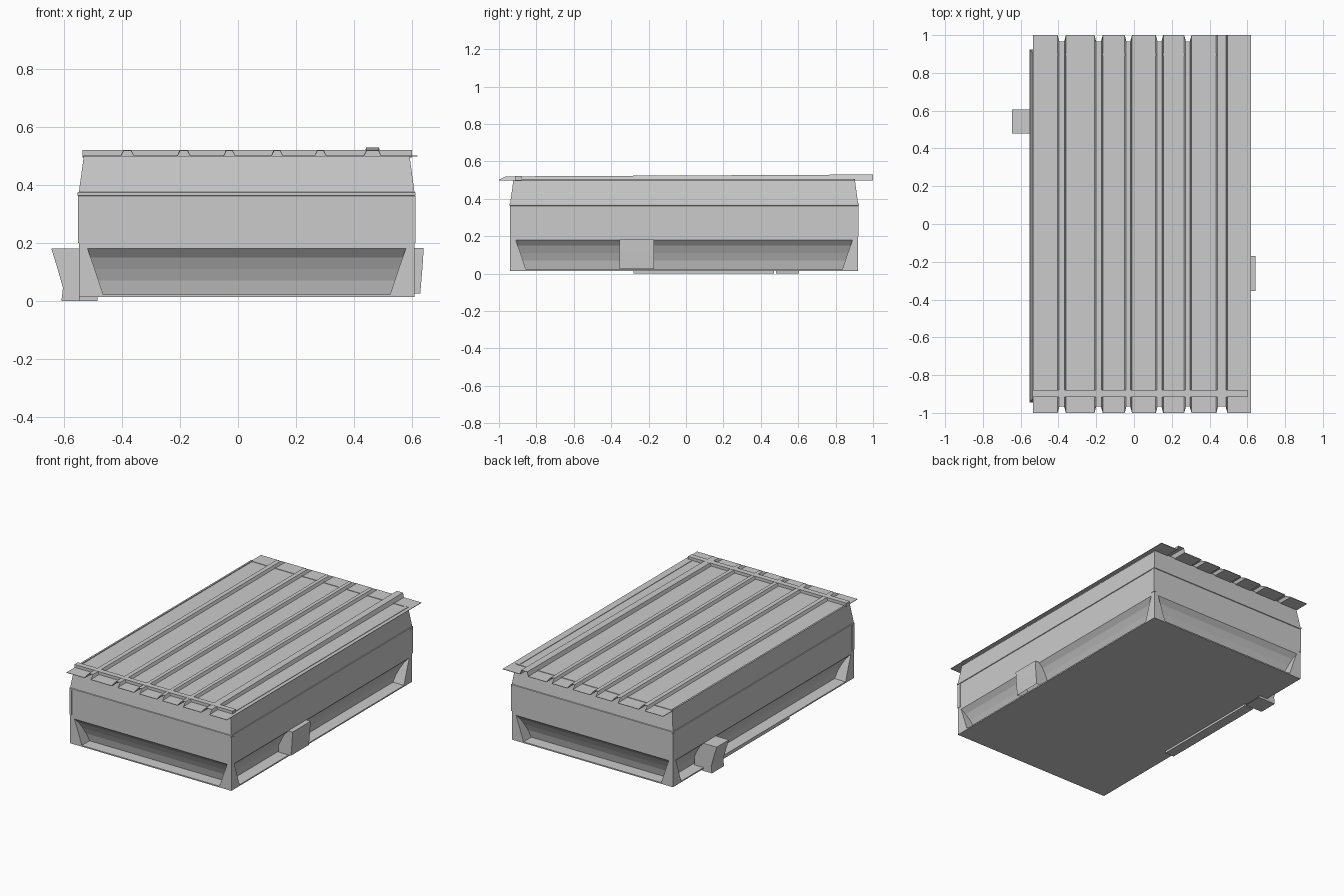
import bpy, bmesh

if "Cube" in bpy.data.objects:
    bpy.data.objects.remove(bpy.data.objects["Cube"])

X0, X1, Y0, Y1 = -0.55, 0.61, -0.94, 0.92   # main body footprint


def make(name, verts, faces):
    me = bpy.data.meshes.new(name)
    me.from_pydata(verts, [], faces)
    bm = bmesh.new()
    bm.from_mesh(me)
    bmesh.ops.recalc_face_normals(bm, faces=bm.faces)
    bm.to_mesh(me)
    bm.free()
    ob = bpy.data.objects.new(name, me)
    bpy.context.collection.objects.link(ob)
    return ob


def loft(name, rings, caps=True):
    n = len(rings[0])
    verts = [v for r in rings for v in r]
    faces = [(k * n + i, k * n + (i + 1) % n, (k + 1) * n + (i + 1) % n, (k + 1) * n + i)
             for k in range(len(rings) - 1) for i in range(n)]
    if caps:
        faces += [tuple(range(n)), tuple(range(len(verts) - n, len(verts)))]
    return make(name, verts, faces)


def rect(x0, x1, y0, y1, z):
    return [(x0, y0, z), (x1, y0, z), (x1, y1, z), (x0, y1, z)]


def box(name, x0, x1, y0, y1, z0, z1):
    return loft(name, [rect(x0, x1, y0, y1, z0), rect(x0, x1, y0, y1, z1)])


# Body walls: curved undercut, straight band, thin bead, tapered top
profile = [(.08, .02), (.068, .07), (.05, .11), (.028, .15), (0, .18), (0, .362),
           (-.004, .364), (-.004, .374), (0, .376), (.017, .5)]
loft("body", [rect(X0 + d, X1 - d, Y0 + d, Y1 - d, z) for d, z in profile])

# Floor plate with its outer lip, and skid rail on the left
box("floor_plate", X0, X1, Y0, Y1, .014, .022)
box("floor_rail", X0, -.485, -.28, .47, 0, .014)

# Corner gussets and thin seam strips
for cx, sx in ((X0, 1), (X1, -1)):
    for cy, sy in ((Y0, 1), (Y1, -1)):
        rings = []
        for d, z in ((.085, .02), (.055, .11), (.03, .18)):
            rings.append([(cx, cy, z), (cx + sx * d, cy, z),
                          (cx + sx * d, cy + sy * d, z), (cx, cy + sy * d, z)])
        loft("corner_gusset", rings)
        box("corner_seam", *sorted((cx - sx * .003, cx + sx * .012)),
            *sorted((cy - sy * .002, cy + sy * .025)), .2, .362)

# Ribbed roof sheet: cross-section along x, rib ends sloping back
ribs = [(-.405, -.36), (-.21, -.165), (-.05, -.01), (.115, .155), (.265, .305), (.435, .495)]
pts = [(-.535, .502, 0)]
for k, (a, b) in enumerate(ribs):
    top = 2 if k == 5 else 1
    pts += [(a, .502, 0), (a + .008, .52, top), (b - .008, .52, top), (b, .502, 0)]
pts.append((.62, .502, 0))
front = [(x, -1 + (.035 if t else 0), z) for x, z, t in pts]
back = [(x, .965 if t == 1 else 1, z + (.01 if t == 2 else 0)) for x, z, t in pts]
n = len(pts)
roof = make("roof_sheet", front + back, [(i, i + 1, n + i + 1, n + i) for i in range(n - 1)])
solid = roof.modifiers.new("thickness", 'SOLIDIFY')
solid.thickness = .003

# Top rim: raised front bar and low strips on the other sides
box("front_rim", X0 + .012, X1 - .008, Y0 + .025, Y0 + .06, .495, .521)
box("back_rim", X0 + .017, X1 - .03, .893, .903, .495, .505)
box("left_rim", X0 + .014, -.525, -.9, .9, .495, .507)
box("right_rim", .57, X1 - .014, -.9, .9, .495, .505)


# Side brackets: hollow housings with concave cheeks
def bracket(name, outline, inner, y0, y1):
    n = len(outline)
    loop = outline + [(inner, outline[-1][1]), (inner, outline[0][1])]
    m = len(loop)
    verts = [(x, y, z) for y in (y0, y1) for x, z in loop]
    faces = [tuple(range(m)), tuple(range(m, 2 * m))]
    faces += [(i, i + 1, m + i + 1, m + i) for i in range(n - 1)]
    faces.append((0, m - 1, 2 * m - 1, m))
    make(name, verts, faces)


bracket("left_bracket", [(-.645, .18), (-.625, .115), (-.605, .045), (-.61, .003)], -.485, .48, .605)
bracket("right_bracket", [(.642, .182), (.638, .12), (.633, .06), (.63, .025)], .54, -.355, -.17)
box("left_bracket_foot", -.61, -.485, .48, .605, 0, .004)
